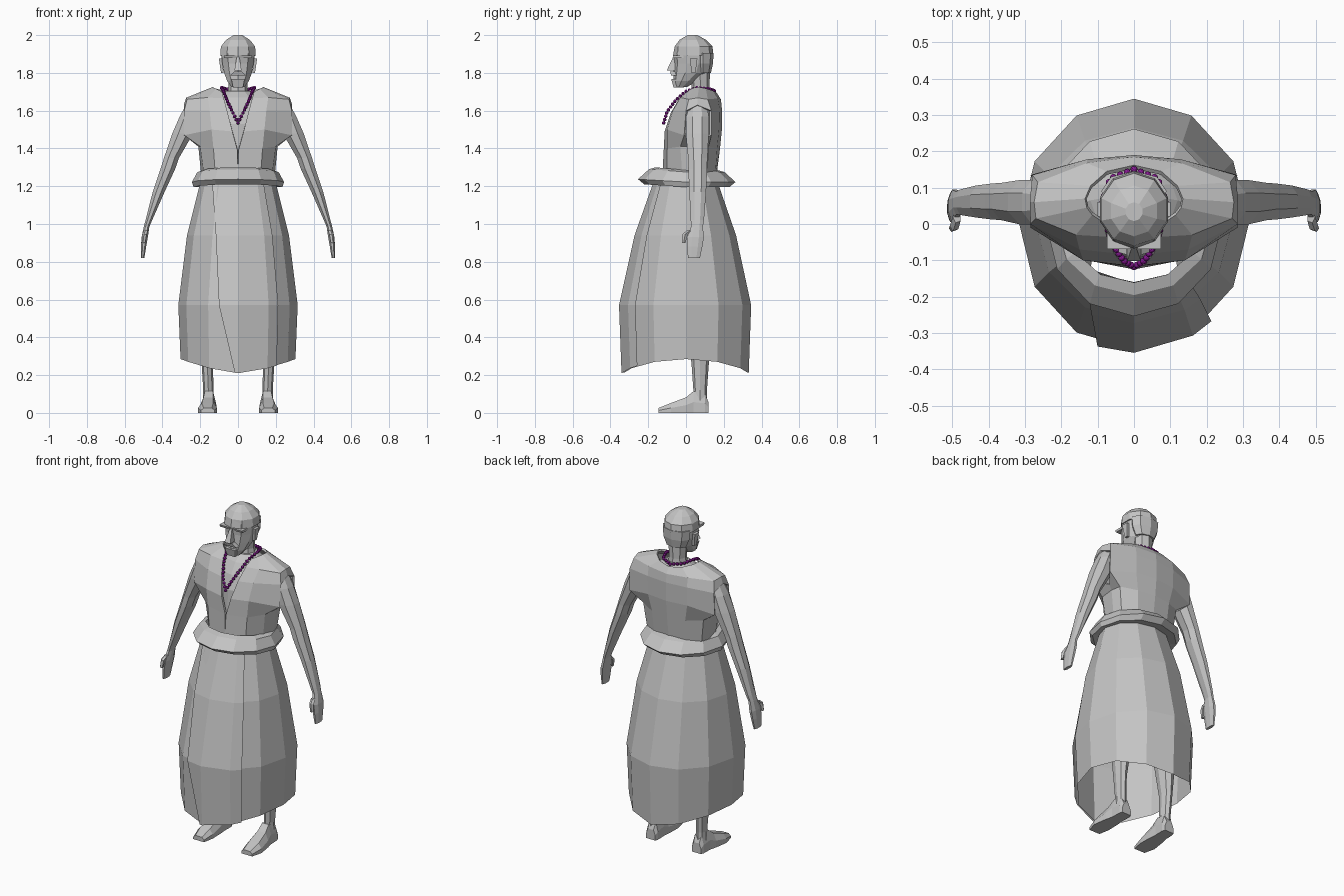
import bpy, bmesh, math
from mathutils import Vector, Matrix


def material(name, rgb):
    m = bpy.data.materials.new(name)
    m.diffuse_color = (*rgb, 1)
    return m


GREY = material("grey", (0.55, 0.55, 0.55))
PURPLE = material("purple", (0.25, 0.01, 0.3))


def finish(bm, name, mat=GREY, mirror=False, thick=0):
    bmesh.ops.recalc_face_normals(bm, faces=bm.faces)
    me = bpy.data.meshes.new(name)
    bm.to_mesh(me)
    bm.free()
    me.materials.append(mat)
    ob = bpy.data.objects.new(name, me)
    bpy.context.collection.objects.link(ob)
    if mirror:
        mod = ob.modifiers.new("mirror", 'MIRROR')
        mod.merge_threshold = 0.002
    if thick:
        mod = ob.modifiers.new("thickness", 'SOLIDIFY')
        mod.thickness = thick
    return ob


def loft(name, rings, closed=True, caps=True, loop=False, skip=(), **kw):
    """Skin a list of point rows; skip holds (row, column) faces left open."""
    bm = bmesh.new()
    rows = [[bm.verts.new(p) for p in r] for r in rings]
    n, m = len(rows[0]), len(rows)
    for i in range(m if loop else m - 1):
        a, b = rows[i], rows[(i + 1) % m]
        for j in range(n if closed else n - 1):
            if (i, j) not in skip:
                k = (j + 1) % n
                bm.faces.new((a[j], a[k], b[k], b[j]))
    if caps and closed and not loop:
        bm.faces.new(rows[0])
        bm.faces.new(rows[-1])
    return finish(bm, name, **kw)


def oval(cx, cy, z, rx, ry, n=8, turn=0.0):
    return [(cx + rx * math.cos(t), cy + ry * math.sin(t), z)
            for t in (math.tau * (k + turn) / n for k in range(n))]


def tube(name, specs, n=8, turn=0.0, **kw):
    return loft(name, [oval(*s, n=n, turn=turn) for s in specs], **kw)


# Skirt: twelve-sided open bell with a hem that rises at the sides
SKIRT = [(1.24, .185, .16), (1.20, .205, .175), (.94, .27, .265),
         (.57, .316, .345), (.21, .304, .332)]


def skirt_point(level, deg, grow=1.0):
    z, rx, ry = SKIRT[level]
    c, s = math.cos(math.radians(deg)), math.sin(math.radians(deg))
    if level == 4:
        z += 0.075 * abs(c) ** 1.5
    return (rx * c * grow, ry * s * grow, z)


loft("skirt", [[skirt_point(i, 30 * k) for k in range(12)] for i in range(5)], caps=False)

# Overlapping front wrap with a slanted edge
edges = [-132, -130, -115, -108, -93]
loft("skirt_wrap", [[skirt_point(i, d, 1.028) for d in (edges[i], -90, -60, -49)]
                    for i in range(5)], closed=False, caps=False)

# Sash around the waist
sash = []
for k in range(12):
    t = math.tau * k / 12
    c, s = math.cos(t), math.sin(t)
    lift = 0.015 * max(0, -s)
    sash.append([(rx * c, ry * s + 0.004, z + lift) for rx, ry, z in
                 ((.185, .165, 1.285), (.215, .2, 1.275), (.244, .258, 1.222),
                  (.235, .225, 1.195), (.19, .165, 1.205))])
loft("sash", sash, loop=True)

# Vest: half profile rows from front edge to back centre, mirrored
vest = [
    [(0, -.125, 1.26), (.12, -.10, 1.26), (.18, -.02, 1.26), (.195, .06, 1.26),
     (.18, .11, 1.26), (.1, .155, 1.26), (0, .162, 1.26)],
    [(.003, -.118, 1.39), (.13, -.10, 1.4), (.2, -.03, 1.41), (.21, .06, 1.41),
     (.2, .12, 1.41), (.11, .165, 1.4), (0, .18, 1.4)],
    [(.03, -.113, 1.49), (.14, -.1, 1.5), (.285, -.01, 1.47), (.225, .06, 1.44),
     (.285, .135, 1.47), (.13, .175, 1.5), (0, .19, 1.5)],
    [(.055, -.08, 1.59), (.15, -.07, 1.6), (.285, 0, 1.6), (.287, .06, 1.63),
     (.28, .135, 1.6), (.13, .178, 1.61), (0, .19, 1.61)],
    [(.075, -.035, 1.665), (.16, -.03, 1.67), (.27, .015, 1.66), (.275, .06, 1.668),
     (.265, .115, 1.66), (.13, .168, 1.665), (0, .185, 1.66)],
    [(.085, .005, 1.70), (.115, .025, 1.715), (.13, .045, 1.722), (.135, .07, 1.725),
     (.12, .105, 1.718), (.075, .145, 1.705), (0, .162, 1.695)],
]
loft("vest", vest, closed=False, caps=False, skip={(2, 2), (2, 3)},
     mirror=True, thick=0.012)

# Body under the vest, and neck
tube("chest", [(0, .02, 1.2, .16, .12), (0, .03, 1.4, .18, .13), (0, .035, 1.53, .2, .13),
               (0, .05, 1.61, .19, .115), (0, .065, 1.67, .12, .09),
               (0, .075, 1.705, .065, .06)], n=12)
tube("neck", [(0, .077, 1.66, .062, .055), (0, .077, 1.73, .05, .048),
              (0, .072, 1.83, .055, .055)])

# Head with a jutting chin
tube("head", [(0, -.028, 1.725, .036, .034), (0, -.005, 1.757, .06, .062),
              (0, .025, 1.80, .077, .092), (0, .036, 1.85, .087, .1),
              (0, .036, 1.895, .092, .104), (0, .038, 1.94, .088, .098),
              (0, .036, 1.98, .05, .055)], n=10, turn=.5)

# Hair cap with a stepped rim, and hair at the nape
tube("hair_cap", [(0, .04, 1.893, .099, .106), (0, .04, 1.94, .095, .1),
                  (0, .036, 1.975, .066, .07), (0, .034, 2.0, .024, .026)], n=10, turn=.5)
tube("nape_hair", [(0, .09, 1.80, .062, .042), (0, .09, 1.85, .085, .053),
                   (0, .09, 1.905, .09, .056)])


def block(name, bottom, top, **kw):
    """Tapered block from two (x0, x1, y0, y1, z) rectangles."""
    return loft(name, [[(a, c, z), (b, c, z), (b, d, z), (a, d, z)]
                       for a, b, c, d, z in (bottom, top)], **kw)


# Face details
block("nose", (-.019, .019, -.102, -.05, 1.813), (-.007, .007, -.068, -.05, 1.885))
block("brow", (.01, .075, -.064, 0, 1.878), (.01, .075, -.069, 0, 1.892), mirror=True)
block("moustache", (-.042, .042, -.078, -.03, 1.785), (-.02, .02, -.085, -.03, 1.808))
block("beard", (-.026, .026, -.066, -.01, 1.722), (-.035, .035, -.078, -.01, 1.768))
block("ear", (.076, .09, .03, .05, 1.80), (.084, .101, .02, .06, 1.875), mirror=True)

# Arms, mirrored from shoulder to fingertips
tube("arm", [(.225, .06, 1.655, .04, .05), (.262, .06, 1.57, .05, .066),
             (.292, .06, 1.48, .06, .066), (.352, .062, 1.35, .043, .055),
             (.372, .062, 1.29, .042, .054), (.42, .062, 1.17, .034, .048),
             (.472, .06, 1.02, .019, .038), (.484, .058, .985, .016, .034),
             (.494, .05, .93, .018, .048), (.5, .046, .88, .015, .044),
             (.505, .042, .82, .01, .034)], n=8, turn=.5, mirror=True)
tube("thumb", [(.487, .02, .965, .012, .018), (.494, -.005, .945, .013, .015),
               (.5, -.012, .90, .01, .01)], n=5, mirror=True)

# Legs and feet
tube("leg", [(.1, .03, 1.1, .085, .1), (.13, .05, .6, .06, .07), (.155, .075, .42, .05, .062),
             (.162, .075, .25, .03, .045), (.157, .075, .12, .027, .036),
             (.157, .075, .05, .03, .036)], mirror=True)
foot = []
for y, cx, hw, h in ((.118, .152, .03, .06), (.1, .152, .036, .1), (.04, .154, .036, .115),
                     (0, .157, .043, .082), (-.08, .162, .05, .052), (-.145, .16, .036, .026)):
    foot.append([(cx - hw, y, 0), (cx + hw, y, 0), (cx + hw, y, h * .5),
                 (cx + hw * .6, y, h), (cx - hw * .6, y, h), (cx - hw, y, h * .5)])
loft("foot", foot, mirror=True)

# Bead necklace: evenly spaced beads along a mirrored path
path = [Vector(p) for p in ((0, -.118, 1.535), (.03, -.1, 1.595), (.058, -.055, 1.655),
                            (.075, -.005, 1.70), (.088, .06, 1.722), (.065, .125, 1.715),
                            (0, .15, 1.705))]
lengths = [(b - a).length for a, b in zip(path, path[1:])]
count = round(sum(lengths) / 0.0205)
bm = bmesh.new()
for k in range(count + 1):
    d = sum(lengths) * k / count
    i = 0
    while i < len(lengths) - 1 and d > lengths[i]:
        d -= lengths[i]
        i += 1
    p = path[i].lerp(path[i + 1], min(1, d / lengths[i]))
    for side in ((1, -1) if 0 < k < count else (1,)):
        bmesh.ops.create_icosphere(bm, subdivisions=2, radius=0.0095,
                                   matrix=Matrix.Translation((p.x * side, p.y, p.z)))
finish(bm, "bead_necklace", PURPLE)
